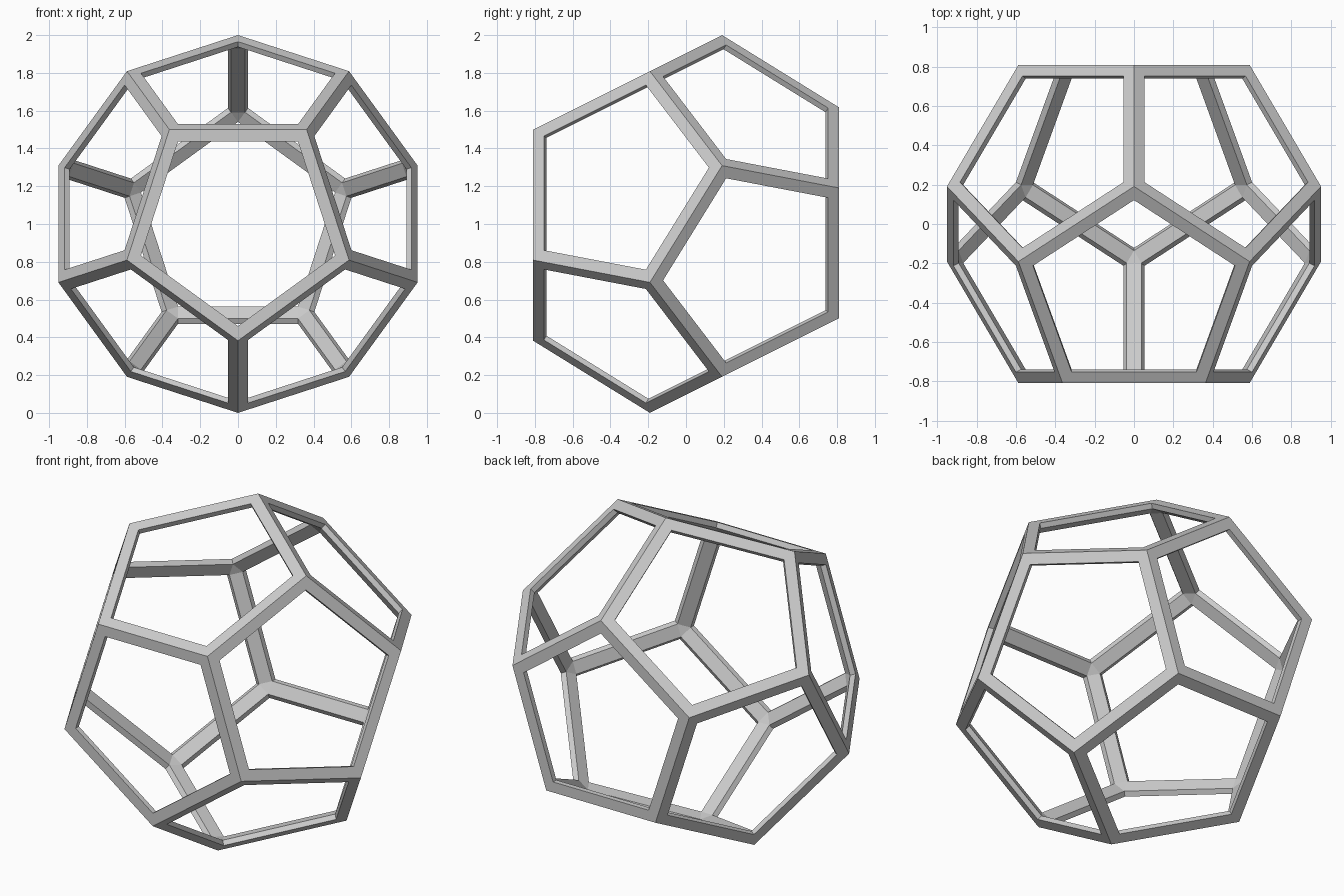
import bpy
import bmesh
import math
from mathutils import Vector

if "Cube" in bpy.data.objects:
    bpy.data.objects.remove(bpy.data.objects["Cube"], do_unlink=True)

RIM = 0.063      # width of the flat strip around each opening
DEPTH = 0.031    # depth of the wall inside each opening
RING = (math.sqrt(5) - 1) / 2
FACE_Y = math.cos(math.radians(36))
MID_Y = FACE_Y - RING

# Solid dodecahedron: a cap ring and a waist ring at the front and the back
solid = bmesh.new()
for side in (-1, 1):
    for k in range(5):
        a = math.radians(side * 90 + 72 * k)
        for radius, y in ((RING, FACE_Y), (1.0, MID_Y)):
            solid.verts.new((radius * math.cos(a), side * y, radius * math.sin(a)))
bmesh.ops.convex_hull(solid, input=solid.verts[:])
bmesh.ops.dissolve_limit(solid, angle_limit=0.05, verts=solid.verts[:], edges=solid.edges[:])
bmesh.ops.recalc_face_normals(solid, faces=solid.faces[:])

# Open frame: outer strips, opening walls, inner bar faces and joint triangles
frame = bmesh.new()
lift = Vector((0, 0, 1))
corner = {v: frame.verts.new(v.co + lift) for v in solid.verts}
rim, inner = {}, {}
for f in solid.faces:
    c = f.calc_center_median()
    apothem = min(((e.verts[0].co + e.verts[1].co) / 2 - c).length for e in f.edges)
    for v in f.verts:
        p = c + (v.co - c) * (1 - RIM / apothem) + lift
        rim[f, v] = frame.verts.new(p)
        inner[f, v] = frame.verts.new(p - f.normal * DEPTH)

for f in solid.faces:
    for loop in f.loops:
        a, b = loop.vert, loop.link_loop_next.vert
        frame.faces.new((corner[a], corner[b], rim[f, b], rim[f, a]))
        frame.faces.new((rim[f, a], rim[f, b], inner[f, b], inner[f, a]))
for e in solid.edges:
    a, b = e.verts
    f, g = e.link_faces
    frame.faces.new((inner[f, a], inner[f, b], inner[g, b], inner[g, a]))
for v in solid.verts:
    frame.faces.new([inner[f, v] for f in v.link_faces])
bmesh.ops.recalc_face_normals(frame, faces=frame.faces[:])

mesh = bpy.data.meshes.new("dodecahedron_frame")
frame.to_mesh(mesh)
frame.free()
solid.free()
obj = bpy.data.objects.new("dodecahedron_frame", mesh)
bpy.context.collection.objects.link(obj)

# Plain grey material
grey = bpy.data.materials.new("light grey")
grey.use_nodes = True
colour = (0.6, 0.6, 0.6, 1)
grey.diffuse_color = colour
grey.node_tree.nodes["Principled BSDF"].inputs["Base Color"].default_value = colour
mesh.materials.append(grey)
